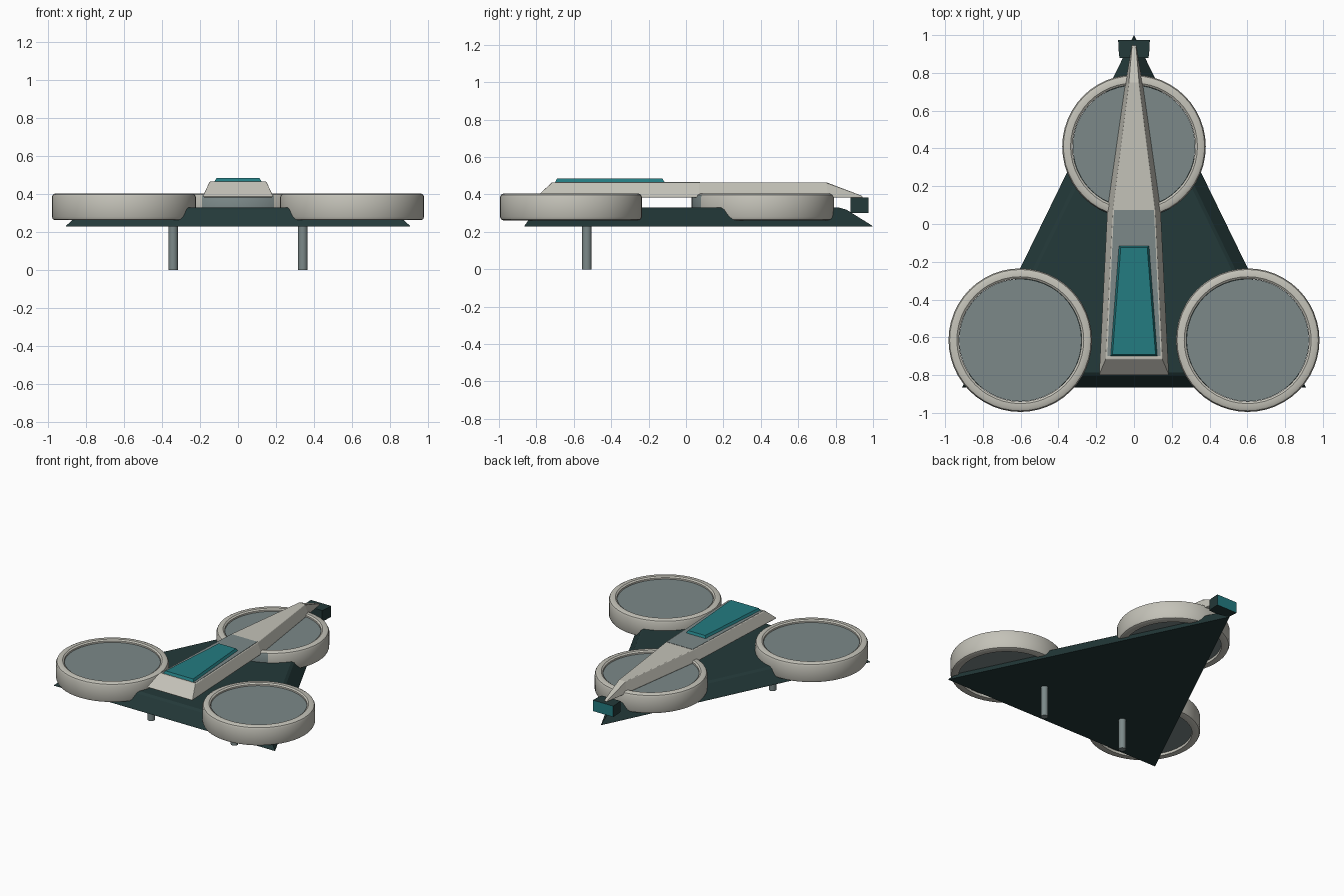
import bpy, bmesh, math
from mathutils import Vector

cube = bpy.data.objects.get("Cube")
if cube:
    bpy.data.objects.remove(cube, do_unlink=True)


def material(name, rgb):
    m = bpy.data.materials.new(name)
    m.use_nodes = True
    m.diffuse_color = (*rgb, 1)
    m.node_tree.nodes["Principled BSDF"].inputs["Base Color"].default_value = (*rgb, 1)
    return m


white = material("warm white", (0.55, 0.54, 0.48))
grey = material("blue grey", (0.20, 0.25, 0.25))
dark = material("dark green", (0.017, 0.041, 0.041))
teal = material("teal", (0.017, 0.20, 0.22))


def make(name, bm, mats, smooth=False, bevel=0):
    bmesh.ops.recalc_face_normals(bm, faces=bm.faces)
    mesh = bpy.data.meshes.new(name)
    bm.to_mesh(mesh)
    bm.free()
    obj = bpy.data.objects.new(name, mesh)
    bpy.context.collection.objects.link(obj)
    for m in mats:
        mesh.materials.append(m)
    if bevel:
        b = obj.modifiers.new("soft edges", "BEVEL")
        b.width, b.segments, b.limit_method = bevel, 2, "ANGLE"
    if smooth:
        bpy.ops.object.select_all(action="DESELECT")
        obj.select_set(True)
        bpy.context.view_layer.objects.active = obj
        bpy.ops.object.shade_smooth_by_angle(angle=math.radians(35))
    return obj


def loft(rings):
    """Bridge rings of equal length and cap both ends."""
    bm = bmesh.new()
    rows = [[bm.verts.new(p) for p in ring] for ring in rings]
    n = len(rows[0])
    for a, b in zip(rows, rows[1:]):
        for i in range(n):
            j = (i + 1) % n
            bm.faces.new((a[i], a[j], b[j], b[i]))
    bm.faces.new(rows[0][::-1])
    bm.faces.new(rows[-1])
    return bm


def disc(radius, z, centre=(0, 0), sides=48):
    return [(centre[0] + radius * math.cos(math.tau * i / sides),
             centre[1] + radius * math.sin(math.tau * i / sides), z) for i in range(sides)]


# Triangular hull with sloping sides, inset evenly towards the top
FRONT, TIP, HALF = -0.865, 1.0, 0.91
slope = math.atan2(HALF, TIP - FRONT)


def triangle(inset, z):
    y0, y1 = FRONT + inset, TIP - inset / math.sin(slope)
    w = (y1 - y0) * math.tan(slope)
    return [(-w, y0, z), (w, y0, z), (0, y1, z)]


make("hull", loft([triangle(0, 0.228), triangle(0.004, 0.236), triangle(0.062, 0.318),
                   triangle(0.08, 0.33)]), [dark])

# Three round rotor ducts with recessed discs
profile = [(0.325, 0.262), (0.362, 0.262), (0.374, 0.267), (0.38, 0.28), (0.38, 0.385),
           (0.374, 0.398), (0.362, 0.404), (0.336, 0.404), (0.325, 0.396)]
places = {"left": (0.602, -0.615), "right": (-0.602, -0.615), "rear": (0, 0.41)}
for label, c in places.items():
    bm = bmesh.new()
    rings = [[bm.verts.new(p) for p in disc(r, z, c)] for r, z in profile]
    for k, a in enumerate(rings):
        b = rings[(k + 1) % len(rings)]
        for i in range(len(a)):
            j = (i + 1) % len(a)
            bm.faces.new((a[i], a[j], b[j], b[i]))
    # Grey patch on the rear duct where it meets the fuselage
    if label == "rear":
        for f in bm.faces:
            p = f.calc_center_median() - Vector((*c, 0))
            if p.y < 0 and abs(p.x) < 0.19 and p.xy.length > 0.37:
                f.material_index = 1
    make(label + "_duct", bm, [white, grey], smooth=True)
    make(label + "_rotor_disc", loft([disc(0.324, 0.28, c), disc(0.324, 0.385, c)]), [grey])

# Tapered fuselage: y, lower half width, upper y, upper half width, upper z
stations = [(-0.80, 0.185, -0.715, 0.15, 0.465), (0.07, 0.142, 0.07, 0.112, 0.465),
            (0.76, 0.044, 0.75, 0.026, 0.465), (0.945, 0.012, 0.935, 0.008, 0.395)]
rings = []
for y, w, ty, tw, tz in stations:
    lip = 0.39
    rings.append([(-w + 0.002, y, 0.383), (w - 0.002, y, 0.383), (w, y, lip), (tw, ty, tz),
                  (-tw, ty, tz), (-w, y, lip)])
make("fuselage", loft(rings), [white], bevel=0.008)


def plate(name, y0, w0, y1, w1, z0, z1, mat, rim=0.0):
    low = [(-w0, y0, z0), (w0, y0, z0), (w1, y1, z0), (-w1, y1, z0)]
    top = [(x - math.copysign(rim, x), y + (rim if y == y0 else -rim), z1) for x, y, _ in low]
    return make(name, loft([low, top]), [mat])


# Grey deck panel and teal canopy
plate("deck_panel", -0.70, 0.141, 0.075, 0.106, 0.464, 0.467, grey)
plate("canopy", -0.70, 0.124, -0.115, 0.08, 0.466, 0.484, teal, rim=0.01)

# Tail light housing with an inset lens on its back face
bm = loft([[(-w, y, 0.302), (w, y, 0.302), (w, y, 0.383), (-w, y, 0.383)]
           for y, w in ((0.88, 0.076), (0.90, 0.08), (0.975, 0.084))])
back = max(bm.faces, key=lambda f: f.calc_center_median().y)
bmesh.ops.inset_individual(bm, faces=[back], thickness=0.016, depth=0)
back.material_index = 1
make("tail_light", bm, [dark, teal])

# Two landing legs
for label, x in (("left", 0.342), ("right", -0.342)):
    make(label + "_leg", loft([disc(0.025, z, (x, -0.53), 20) for z in (0, 0.24)]),
         [grey], smooth=True)
